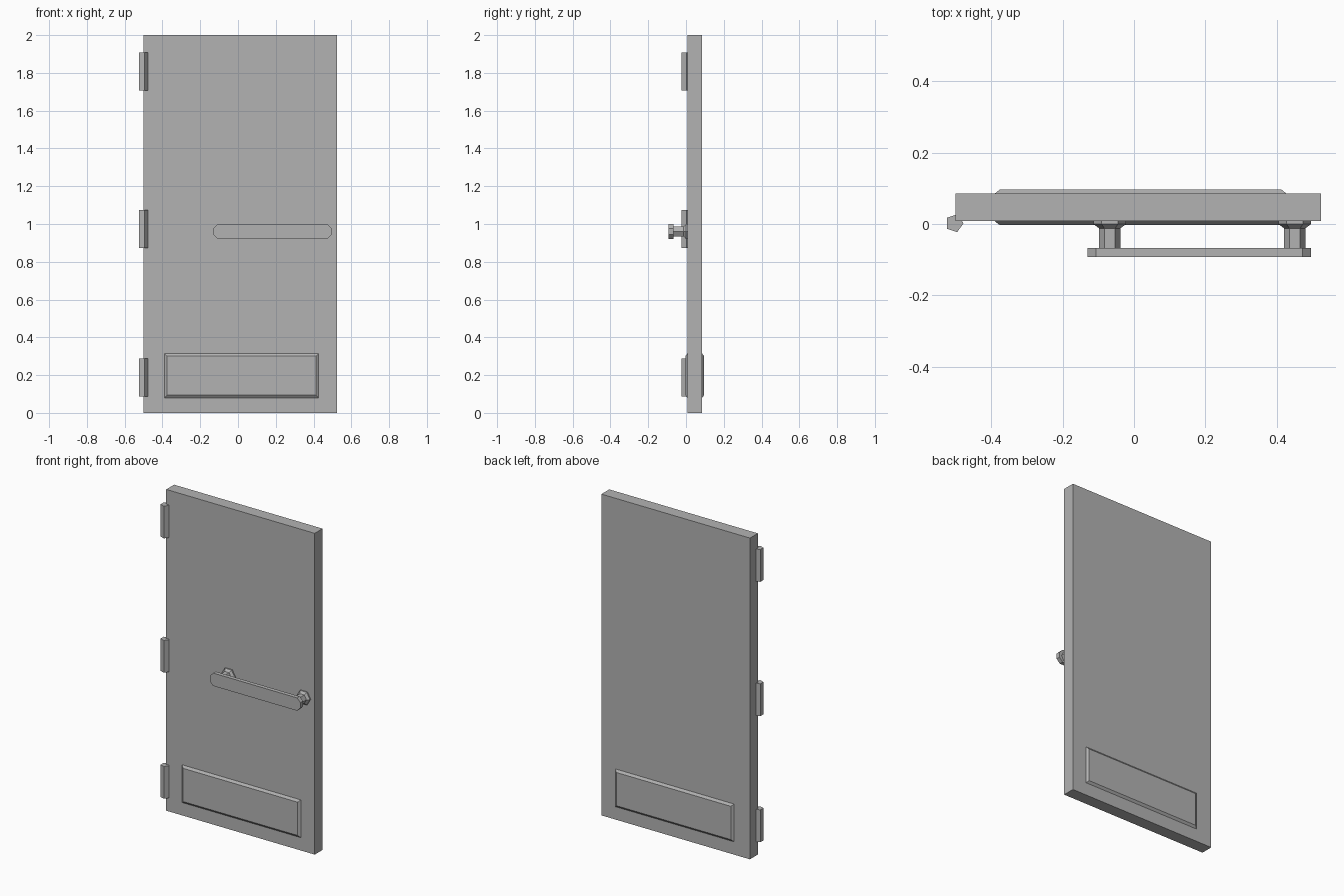
import bpy
import bmesh
from math import cos, sin, pi

cube = bpy.data.objects.get("Cube")
if cube:
    bpy.data.objects.remove(cube, do_unlink=True)

grey = bpy.data.materials.new("grey_metal")
grey.use_nodes = True
colour = (0.45, 0.45, 0.45, 1)
grey.diffuse_color = colour
grey.node_tree.nodes["Principled BSDF"].inputs["Base Color"].default_value = colour


def loft(name, rings):
    """Skin a closed solid through rings that have equal point counts."""
    bm = bmesh.new()
    loops = [[bm.verts.new(p) for p in ring] for ring in rings]
    n = len(loops[0])
    for a, b in zip(loops, loops[1:]):
        for i in range(n):
            j = (i + 1) % n
            bm.faces.new((a[i], a[j], b[j], b[i]))
    bm.faces.new(loops[0][::-1])
    bm.faces.new(loops[-1])
    bmesh.ops.recalc_face_normals(bm, faces=bm.faces)
    mesh = bpy.data.meshes.new(name)
    bm.to_mesh(mesh)
    bm.free()
    mesh.materials.append(grey)
    obj = bpy.data.objects.new(name, mesh)
    bpy.context.collection.objects.link(obj)
    return obj


def rect(x0, x1, z0, z1, y, inset=0):
    x0, x1, z0, z1 = x0 + inset, x1 - inset, z0 + inset, z1 - inset
    return [(x0, y, z0), (x1, y, z0), (x1, y, z1), (x0, y, z1)]


def polygon(sides, radius):
    steps = [2 * pi * i / sides for i in range(sides)]
    return [(radius * cos(a), radius * sin(a)) for a in steps]


# Door slab
FRONT, BACK = 0.008, 0.085
loft("door_slab", [rect(-0.5, 0.523, 0, 2, y) for y in (FRONT, BACK)])

# Bevelled kick panels on both sides
for name, face, out in (("front_panel", FRONT, -1), ("back_panel", BACK, 1)):
    size = (-0.39, 0.427, 0.08, 0.315)
    loft(name, [rect(*size, face - out * 0.002),
                rect(*size, face),
                rect(*size, face + out * 0.011, 0.014)])

# Five-sided hinge barrels
for name, z in (("lower_hinge", 0.087), ("middle_hinge", 0.872), ("upper_hinge", 1.708)):
    loft(name, [[(x - 0.503, y + 0.002, h) for x, y in polygon(5, 0.026)]
                for h in (z, z + 0.201)])

# Handle bar with clipped ends
left, right, low, high, c = -0.13, 0.495, 0.92, 1.0, 0.0235
outline = [(left + c, low), (right - c, low), (right, low + c), (right, high - c),
           (right - c, high), (left + c, high), (left, high - c), (left, low + c)]
loft("handle_bar", [[(x, y, z) for x, z in outline] for y in (-0.092, -0.067)])

# Six-sided handle posts with flared bases
for name, cx in (("right_handle_post", -0.068), ("left_handle_post", 0.45)):
    profile = ((0.01, 0.046), (0.0, 0.046), (-0.012, 0.03), (-0.069, 0.03))
    loft(name, [[(cx + x, y, 0.96 + z) for x, z in polygon(6, r)]
                for y, r in profile])
